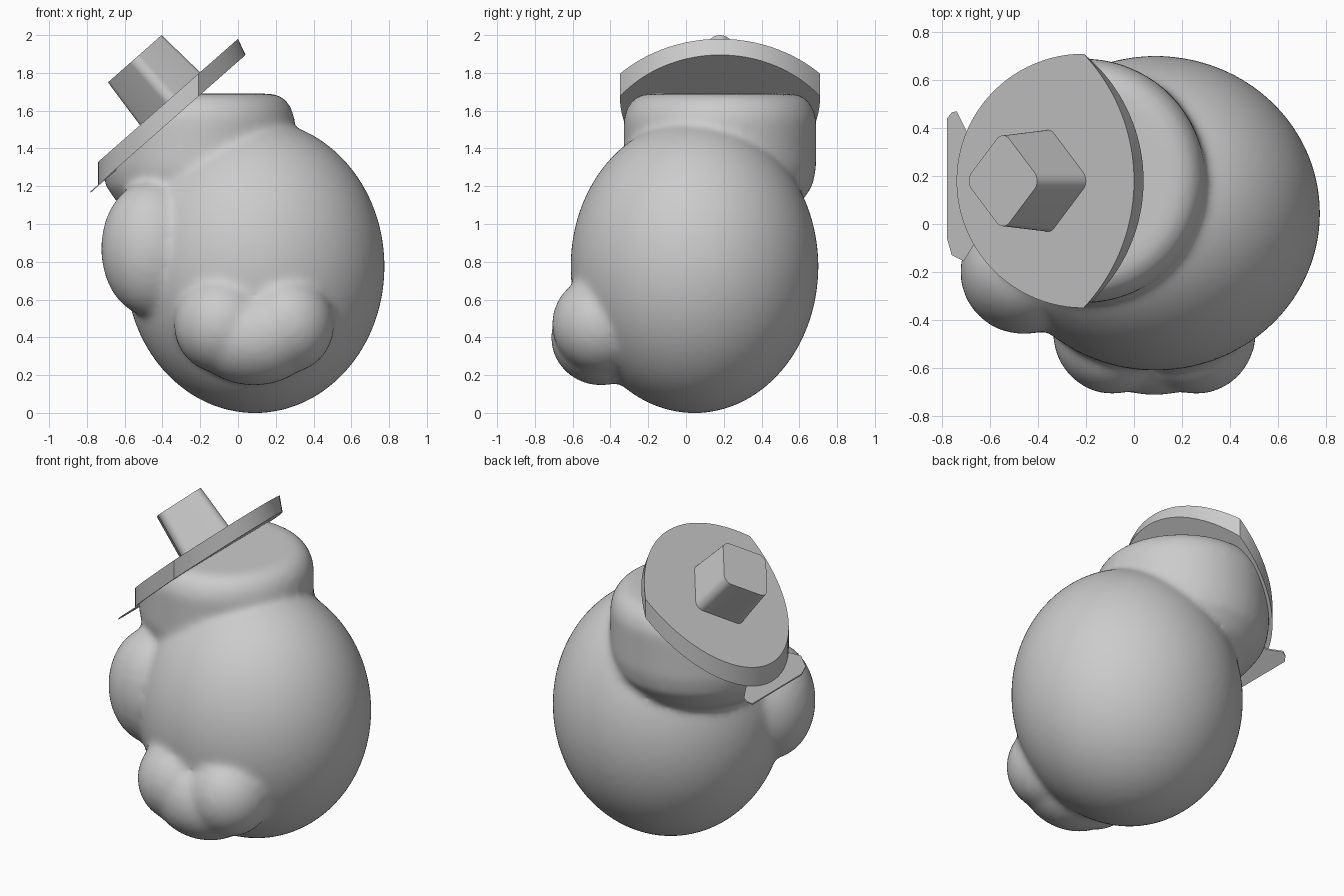
import bpy, bmesh
from math import sin, cos, pi, radians, sqrt, asin
from mathutils import Vector, Matrix

if "Cube" in bpy.data.objects:
    bpy.data.objects.remove(bpy.data.objects["Cube"], do_unlink=True)

GREY = 0.6
clay = bpy.data.materials.new("plain_grey")
clay.diffuse_color = (GREY, GREY, GREY, 1)
clay.use_nodes = True
clay.node_tree.nodes["Principled BSDF"].inputs["Base Color"].default_value = (GREY, GREY, GREY, 1)

SLOPE = 0.88          # tilt of the hat, rise per unit of x
BRIM = 0.12           # vertical thickness of the brim
AXIS = Vector((-0.21, 0.18, 0))


def brim_top(x):
    return 1.98 + SLOPE * x


def add_object(name, bm, angle=35):
    bmesh.ops.recalc_face_normals(bm, faces=bm.faces)
    mesh = bpy.data.meshes.new(name)
    bm.to_mesh(mesh)
    bm.free()
    mesh.materials.append(clay)
    ob = bpy.data.objects.new(name, mesh)
    bpy.context.collection.objects.link(ob)
    bpy.ops.object.select_all(action="DESELECT")
    ob.select_set(True)
    bpy.context.view_layer.objects.active = ob
    bpy.ops.object.shade_smooth_by_angle(angle=radians(angle))
    return ob


def loft(lower, upper):
    """Closed solid between two matching outlines."""
    bm = bmesh.new()
    a = [bm.verts.new(p) for p in lower]
    b = [bm.verts.new(p) for p in upper]
    for i in range(len(a)):
        j = (i + 1) % len(a)
        bm.faces.new((a[i], a[j], b[j], b[i]))
    bm.faces.new(a[::-1])
    bm.faces.new(b)
    return bm


# Body: overlapping rounded volumes, fused and softened
def ellipsoid(bm, centre, radii):
    m = Matrix.Translation(centre) @ Matrix.Diagonal((*radii, 1))
    bmesh.ops.create_uvsphere(bm, u_segments=64, v_segments=40, radius=1, matrix=m)


body_bm = bmesh.new()
ellipsoid(body_bm, (0.09, 0.045, 0.775), (0.687, 0.657, 0.777))     # belly
ellipsoid(body_bm, (-0.46, -0.2, 0.87), (0.265, 0.26, 0.36))        # side bulge
for x in (-0.09, 0.26):                                             # front bulge lobes
    ellipsoid(body_bm, (x, -0.45, 0.47), (0.25, 0.26, 0.26))
ellipsoid(body_bm, (0.085, -0.45, 0.4), (0.33, 0.265, 0.255))

# Neck: rounded drum turned from a quarter-round profile
rings = []
for z, r in ((1.0, 0.3), (1.1, 0.42), (1.2, 0.49), (1.3, 0.51), (1.56, 0.51),
             (1.62, 0.49), (1.665, 0.455), (1.69, 0.4)):
    rings.append([body_bm.verts.new((AXIS.x + r * cos(i * pi / 32),
                                     AXIS.y + r * sin(i * pi / 32), z)) for i in range(64)])
for a, b in zip(rings, rings[1:]):
    for i in range(64):
        j = (i + 1) % 64
        body_bm.faces.new((a[i], a[j], b[j], b[i]))
body_bm.faces.new(rings[0][::-1])
body_bm.faces.new(rings[-1])

body = add_object("body", body_bm)
remesh = body.modifiers.new("fuse", "REMESH")
remesh.mode = "VOXEL"
remesh.voxel_size = 0.02
soften = body.modifiers.new("soften", "SMOOTH")
soften.factor = 0.5
soften.iterations = 16
fused = bpy.data.meshes.new_from_object(body.evaluated_get(bpy.context.evaluated_depsgraph_get()))
bpy.data.objects.remove(body, do_unlink=True)

# Slice the neck off inside the brim
cut_bm = bmesh.new()
cut_bm.from_mesh(fused)
cut = bmesh.ops.bisect_plane(cut_bm, geom=cut_bm.verts[:] + cut_bm.edges[:] + cut_bm.faces[:],
                             plane_co=(0, 0, brim_top(0) - BRIM / 2),
                             plane_no=(-SLOPE, 0, 1), clear_outer=True)
bmesh.ops.holes_fill(cut_bm, edges=[e for e in cut_bm.edges if e.is_boundary])
add_object("body", cut_bm, 50)

# Hat brim: half circle on the low side, flatter arc on the high side
R = 0.53


def brim_outline(bulge, drop):
    pts = [(AXIS.x + R * cos(t), AXIS.y + R * sin(t))
           for t in (pi / 2 + pi * i / 48 for i in range(49))]
    rad = (R * R + bulge * bulge) / (2 * bulge)
    half = asin(R / rad)
    for i in range(1, 40):
        t = -half + 2 * half * i / 40
        pts.append((AXIS.x + bulge - rad + rad * cos(t), AXIS.y + rad * sin(t)))
    return [(x, y, brim_top(x) - drop) for x, y in pts]


add_object("hat_brim", loft(brim_outline(0.25, BRIM), brim_outline(0.21, 0)))

# Hat crown: square block with rounded corners, standing square to the brim
tilt = Vector((1, 0, SLOPE)).normalized()
normal = Vector((-SLOPE, 0, 1)).normalized()
side = Vector((0, 1, 0))


def rounded_diamond(size, height, corner=0.05):
    centre = Vector((-0.36, 0.18, brim_top(-0.36))) + normal * height
    reach = size - corner * sqrt(2)
    pts = []
    for k in range(4):
        for i in range(9):
            t = k * pi / 2 - pi / 4 + i * pi / 16
            u = reach * cos(k * pi / 2) + corner * cos(t)
            v = reach * sin(k * pi / 2) + corner * sin(t)
            pts.append(centre + tilt * u + side * v)
    return pts


add_object("hat_crown", loft(rounded_diamond(0.235, -0.03), rounded_diamond(0.21, 0.282)))

# Thin tab sticking out below the low edge of the brim
tab = [(-0.6, -0.05), (-0.6, 0.35), (-0.69, 0.37), (-0.74, 0.47), (-0.76, 0.465),
       (-0.78, 0.44), (-0.78, -0.06), (-0.76, -0.13), (-0.71, -0.155), (-0.67, -0.09)]
add_object("brim_tab", loft([(x, y, brim_top(x) - BRIM - 0.008) for x, y in tab],
                            [(x, y, brim_top(x) - BRIM) for x, y in tab]))
